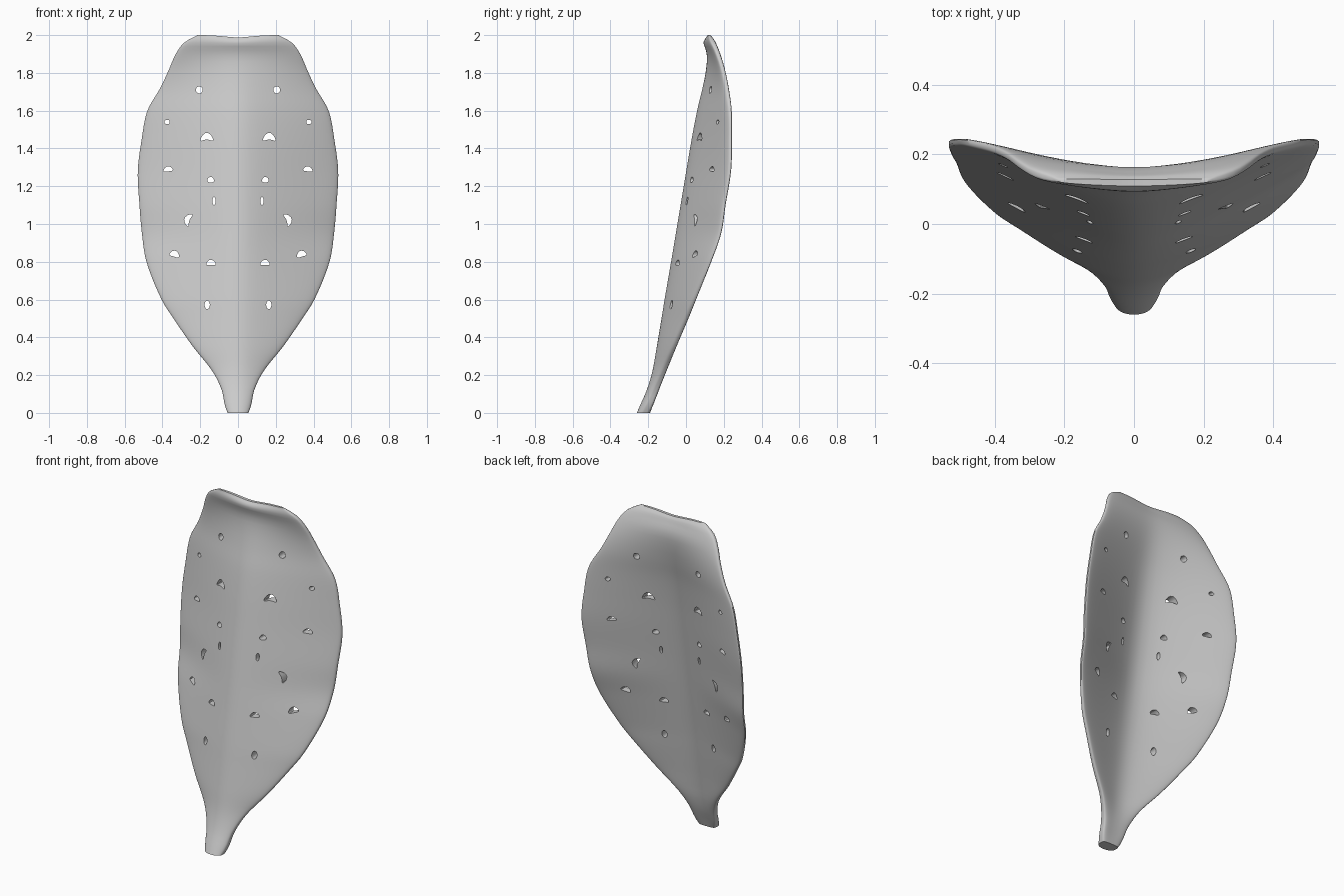
import bpy, bmesh, math

if "Cube" in bpy.data.objects:
    bpy.data.objects.remove(bpy.data.objects["Cube"])

# Profile stations: z, half width, front ridge y, back rim y
STATIONS = [
    (0.00, 0.055, -0.260, -0.190), (0.04, 0.070, -0.243, -0.170), (0.12, 0.086, -0.208, -0.138),
    (0.22, 0.135, -0.178, -0.095), (0.35, 0.238, -0.155, -0.040), (0.50, 0.342, -0.130, 0.025),
    (0.60, 0.405, -0.114, 0.066), (0.80, 0.485, -0.080, 0.147), (0.95, 0.509, -0.055, 0.200),
    (1.10, 0.522, -0.030, 0.223), (1.28, 0.531, 0.000, 0.252), (1.45, 0.510, 0.029, 0.257),
    (1.60, 0.480, 0.058, 0.255), (1.72, 0.412, 0.087, 0.238), (1.82, 0.365, 0.106, 0.216),
    (1.90, 0.330, 0.110, 0.190), (1.96, 0.285, 0.092, 0.165), (2.00, 0.215, 0.092, 0.145)]

# Holes on one side: x, z, radius x, radius z, tilt, bend
HOLES = [
    (0.205, 1.71, 0.018, 0.019, 0, 0), (0.375, 1.54, 0.014, 0.012, 0, 0),
    (0.165, 1.465, 0.034, 0.018, 0, 18), (0.37, 1.292, 0.025, 0.013, 0.1, 12),
    (0.145, 1.235, 0.018, 0.015, 0, 15), (0.127, 1.122, 0.009, 0.022, 0, 0),
    (0.27, 1.025, 0.034, 0.014, 1.2, 14), (0.335, 0.843, 0.026, 0.016, -0.3, 14),
    (0.143, 0.797, 0.025, 0.014, 0, 14), (0.163, 0.572, 0.014, 0.023, 0, 0)]


def profile(z):
    """Smooth interpolation of the stations (cubic Hermite)."""
    n = len(STATIONS)
    i = 0
    while i < n - 2 and STATIONS[i + 1][0] < z:
        i += 1
    a, b = STATIONS[i], STATIONS[i + 1]
    p, q = STATIONS[max(i - 1, 0)], STATIONS[min(i + 2, n - 1)]
    h = b[0] - a[0]
    t = (z - a[0]) / h
    out = []
    for k in (1, 2, 3):
        ma = (b[k] - p[k]) / (b[0] - p[0]) * h
        mb = (q[k] - a[k]) / (q[0] - a[0]) * h
        out.append((2*t**3 - 3*t**2 + 1) * a[k] + (t**3 - 2*t**2 + t) * ma
                   + (3*t**2 - 2*t**3) * b[k] + (t**3 - t**2) * mb)
    return out


def make_object(name, bm):
    bmesh.ops.recalc_face_normals(bm, faces=bm.faces)
    mesh = bpy.data.meshes.new(name)
    bm.to_mesh(mesh)
    bm.free()
    ob = bpy.data.objects.new(name, mesh)
    bpy.context.collection.objects.link(ob)
    return ob


# Leaf shell: closed V-shaped sections lofted from stem to tip
COLS = 72
heights = [i * 0.03 for i in range(64)] + [1.92, 1.94, 1.96, 1.975, 1.987, 1.995, 2.0]
bm = bmesh.new()
rings = []
for z in heights:
    w, ridge, rim = profile(z)
    half = 0.026 + 0.009 * max(0, 1 - z / 0.25)
    mid = ridge + half
    rise = max(rim - half * 0.8 - mid, 0)
    top = max(0, (z - 1.95) / 0.05)
    thin = half * math.sqrt(max(0.12, 1 - top * top))
    ring = []
    for j in range(COLS):
        a = 2 * math.pi * (j + 0.5) / COLS
        u, s = math.cos(a), math.sin(a)
        x = u * w
        c = 0.06
        f = (math.hypot(x, c) - c) / (math.hypot(w, c) - c)
        y = mid + rise * f ** 1.08 + math.copysign(thin * abs(s) ** 0.5, s)
        dip = 0.012 * top * math.exp(-(x / 0.1) ** 2)
        ring.append(bm.verts.new((x, y, z - dip)))
    rings.append(ring)
for lo, hi in zip(rings, rings[1:]):
    for j in range(COLS):
        k = (j + 1) % COLS
        bm.faces.new((lo[j], lo[k], hi[k], hi[j]))
# End caps as strips of quads between front and back
for ring in (rings[0], rings[-1]):
    for j in range(COLS // 2 - 1):
        bm.faces.new((ring[j], ring[j + 1], ring[COLS - 2 - j], ring[COLS - 1 - j]))
leaf = make_object("leaf_shell", bm)

# Hole cutters: curved oval prisms on both sides
bm = bmesh.new()
for hx, hz, rx, rz, tilt, bend in HOLES:
    for side in (-1, 1):
        loops = []
        for y in (-0.6, 0.6):
            loop = []
            for j in range(14):
                a = 2 * math.pi * j / 14
                px, pz = rx * math.cos(a), rz * math.sin(a)
                pz -= bend * px * px
                qx = px * math.cos(tilt) + pz * math.sin(tilt)
                qz = -px * math.sin(tilt) + pz * math.cos(tilt)
                loop.append(bm.verts.new((side * (hx + qx), y, hz + qz)))
            loops.append(loop)
        bm.faces.new(loops[0])
        bm.faces.new(loops[1])
        for j in range(14):
            k = (j + 1) % 14
            bm.faces.new((loops[0][j], loops[0][k], loops[1][k], loops[1][j]))
cutter = make_object("hole_cutter", bm)
cutter.hide_render = True

# Cut the holes, then remove the cutter
mod = leaf.modifiers.new("holes", 'BOOLEAN')
mod.object = cutter
mod.operation = 'DIFFERENCE'
mod.solver = 'EXACT'
bpy.context.view_layer.objects.active = leaf
leaf.select_set(True)
cutter.select_set(False)
bpy.ops.object.modifier_apply(modifier=mod.name)
bpy.data.objects.remove(cutter)
bpy.ops.object.shade_smooth_by_angle(angle=math.radians(50))
